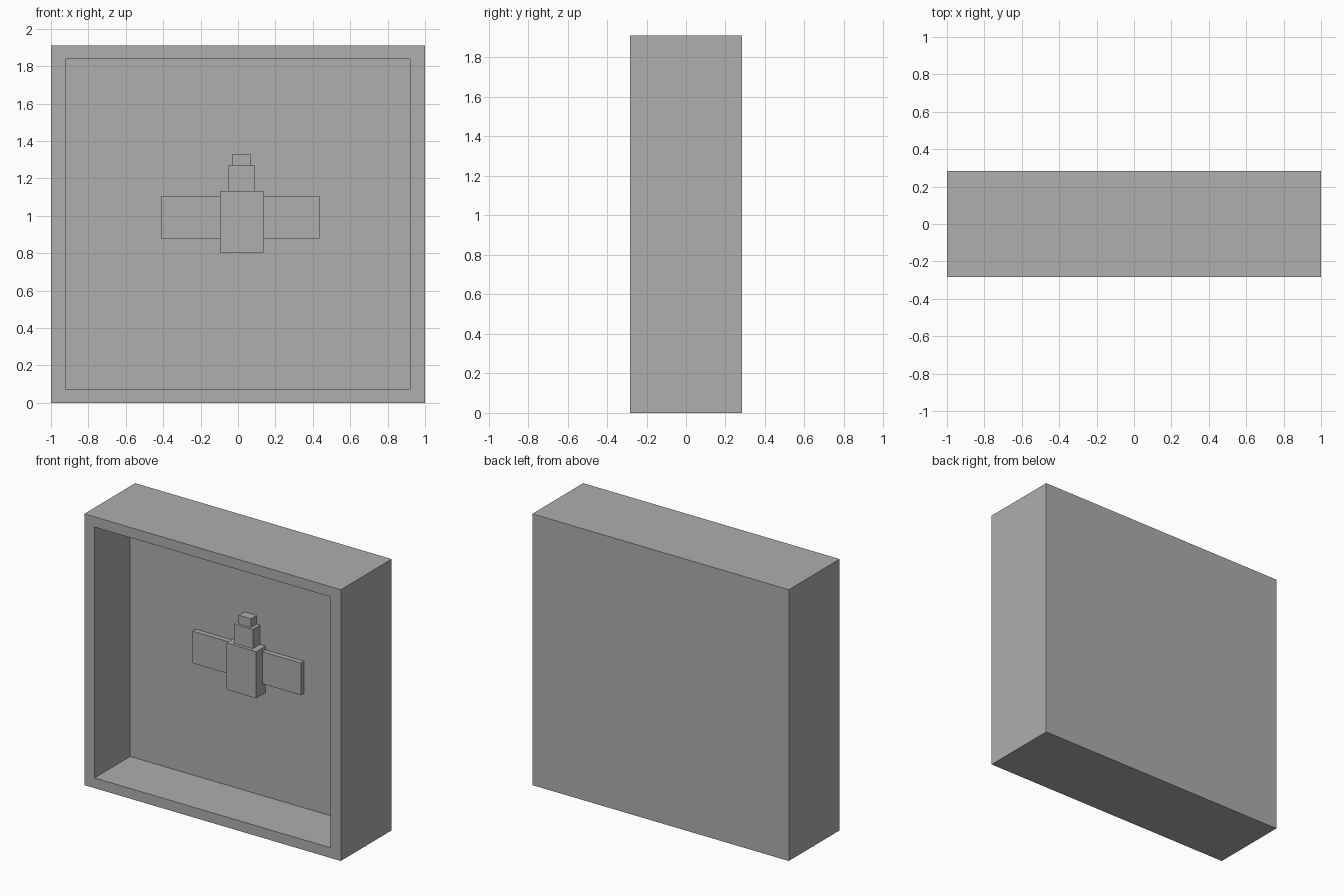
import bpy
import bmesh

cube = bpy.data.objects.get("Cube")
if cube:
    bpy.data.objects.remove(cube, do_unlink=True)

grey = bpy.data.materials.new("plain_grey")
grey.use_nodes = True
colour = (0.424, 0.424, 0.424, 1)
grey.diffuse_color = colour
grey.node_tree.nodes["Principled BSDF"].inputs["Base Color"].default_value = colour

FRONT, BACK, WALL = -0.283, 0.283, 0.113
HEIGHT = 1.912


def block(name, x0, x1, y0, y1, z0, z1, edit=None):
    """Box between the given limits, with an optional bmesh edit."""
    bm = bmesh.new()
    bmesh.ops.create_cube(bm, size=1)
    for v in bm.verts:
        v.co.x = x1 if v.co.x > 0 else x0
        v.co.y = y1 if v.co.y > 0 else y0
        v.co.z = z1 if v.co.z > 0 else z0
    bm.normal_update()
    if edit:
        edit(bm)
    mesh = bpy.data.meshes.new(name)
    bm.to_mesh(mesh)
    bm.free()
    mesh.materials.append(grey)
    obj = bpy.data.objects.new(name, mesh)
    bpy.context.collection.objects.link(obj)


def hollow_front(bm):
    """Inset the front face to leave the rim, then push it in for the recess."""
    face = min(bm.faces, key=lambda f: f.calc_center_median().y)
    bmesh.ops.inset_region(bm, faces=[face], thickness=0.05)
    for v in face.verts:
        v.co.x = 0.92 if v.co.x > 0 else -0.92
        v.co.z = HEIGHT - 0.072 if v.co.z > 1 else 0.072
    inner = bmesh.ops.extrude_discrete_faces(bm, faces=[face])["faces"][0]
    for v in inner.verts:
        v.co.y = WALL


# Open-fronted case
block("case", -1, 1, FRONT, BACK, 0, HEIGHT, hollow_front)

# Stepped figure mounted on the recess wall
block("figure_body", -0.095, 0.135, 0.01, WALL, 0.803, 1.132)
block("figure_neck", -0.054, 0.092, 0.033, WALL, 1.132, 1.268)
block("figure_cap", -0.03, 0.067, 0.05, WALL, 1.268, 1.33)

# Side panels
block("right_panel", -0.41, -0.095, 0.078, WALL, 0.88, 1.106)
block("left_panel", 0.135, 0.435, 0.078, WALL, 0.88, 1.106)
